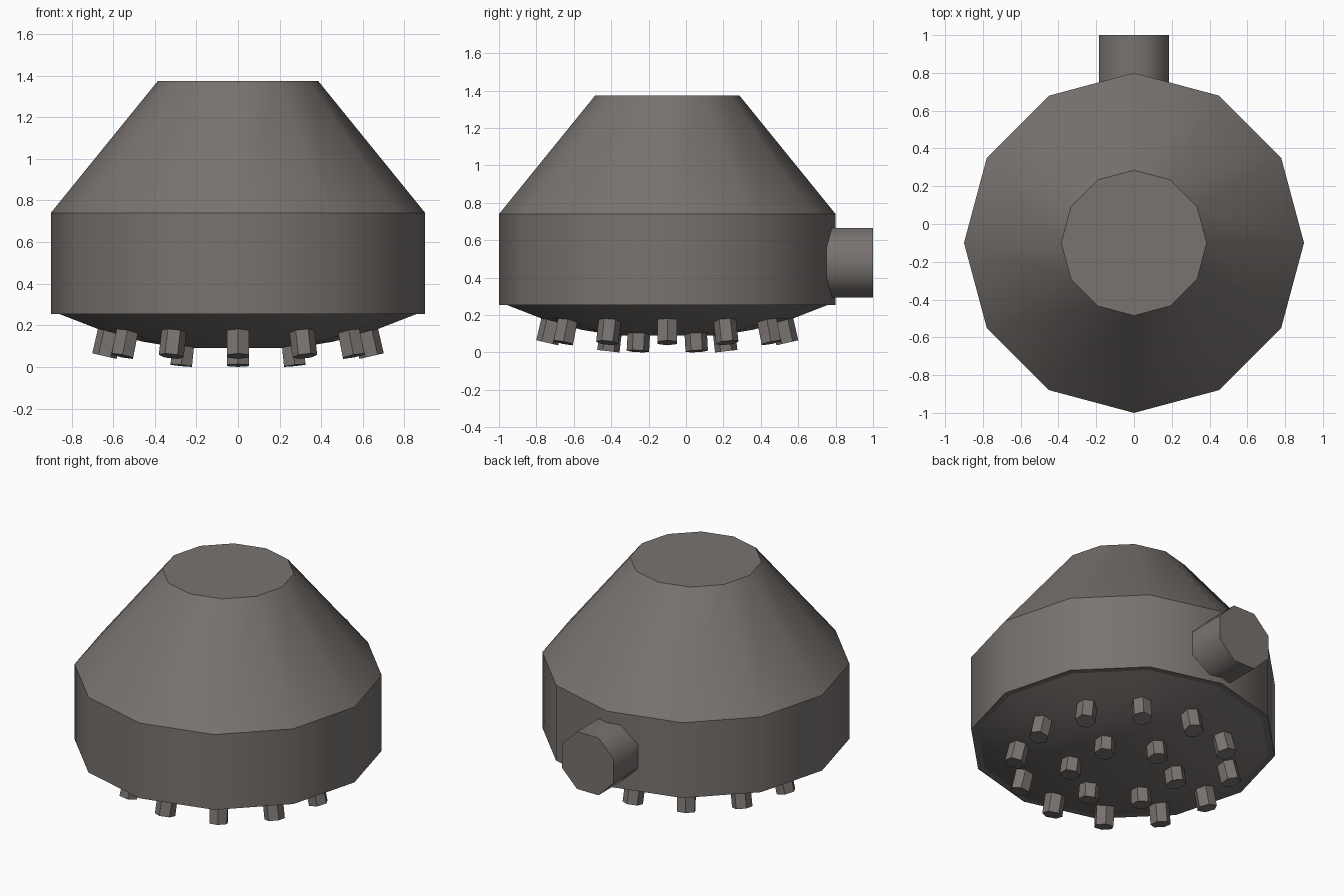
import bpy, bmesh, math
from mathutils import Vector

if "Cube" in bpy.data.objects:
    bpy.data.objects.remove(bpy.data.objects["Cube"])

metal = bpy.data.materials.new("warm grey metal")
metal.diffuse_color = (0.19, 0.172, 0.162, 1)
metal.use_nodes = True
metal.node_tree.nodes["Principled BSDF"].inputs["Base Color"].default_value = metal.diffuse_color


def finish(bm, name, angle):
    bmesh.ops.recalc_face_normals(bm, faces=bm.faces)
    me = bpy.data.meshes.new(name)
    bm.to_mesh(me)
    bm.free()
    ob = bpy.data.objects.new(name, me)
    bpy.context.collection.objects.link(ob)
    me.materials.append(metal)
    bpy.ops.object.select_all(action='DESELECT')
    ob.select_set(True)
    bpy.context.view_layer.objects.active = ob
    bpy.ops.object.shade_smooth_by_angle(angle=math.radians(angle))
    return ob


def lathe(name, profile, sides, centre, angle):
    """Closed solid of revolution from (radius, z) points, capped at both ends."""
    bm = bmesh.new()
    rings = [[bm.verts.new((centre[0] + r * math.cos(2 * math.pi * i / sides),
                            centre[1] + r * math.sin(2 * math.pi * i / sides), z))
              for i in range(sides)] for r, z in profile]
    for a, b in zip(rings, rings[1:]):
        for i in range(sides):
            j = (i + 1) % sides
            bm.faces.new((a[i], a[j], b[j], b[i]))
    bm.faces.new(rings[0])
    bm.faces.new(rings[-1])
    return finish(bm, name, angle)


def rod(name, start, end, radius, sides, out, turn=0, angle=35):
    """Straight capped rod; 'out' is the direction of its first corner."""
    start, end = Vector(start), Vector(end)
    axis = (end - start).normalized()
    u = Vector(out)
    u = (u - axis * u.dot(axis)).normalized()
    v = axis.cross(u)
    bm = bmesh.new()
    rings = []
    for p in (start, end):
        rings.append([bm.verts.new(p + radius * (u * math.cos(t) + v * math.sin(t)))
                      for t in (turn + 2 * math.pi * i / sides for i in range(sides))])
    a, b = rings
    for i in range(sides):
        j = (i + 1) % sides
        bm.faces.new((a[i], a[j], b[j], b[i]))
    bm.faces.new(a)
    bm.faces.new(b)
    return finish(bm, name, angle)


CY = -0.1  # the body sits slightly forward; the pipe fills the back

# twelve-sided drum with sloping shoulder
lathe("body", [(0.9, 0.255), (0.9, 0.74), (0.385, 1.375)], 12, (0, CY), 35)

# shallow bulging underside
lathe("underside_dome", [(0.87, 0.27), (0.86, 0.255), (0.667, 0.18), (0.46, 0.122), (0.27, 0.09)],
      12, (0, CY), 35)

# side pipe at the back, eight-sided with flats up and sideways
rod("back_pipe", (0, 0.65, 0.48), (0, 1.0, 0.48), 0.2, 8, (1, 0, 0), math.pi / 8, 50)


# nozzles splayed outward in two rings under the dome
def nozzle_ring(name, count, radius, z, tilt, first):
    s, c = math.sin(math.radians(tilt)), math.cos(math.radians(tilt))
    for i in range(count):
        t = first + 2 * math.pi * i / count
        d = Vector((math.cos(t), math.sin(t), 0))
        tip = d * radius + Vector((0, CY, z))
        root = tip - (d * s - Vector((0, 0, c))) * 0.17
        rod(f"{name}_{i + 1}", root, tip, 0.06, 6, d)


nozzle_ring("outer_nozzle", 12, 0.642, 0.052, 13, 0)
nozzle_ring("inner_nozzle", 6, 0.315, 0.007, 6.5, math.pi / 2)
